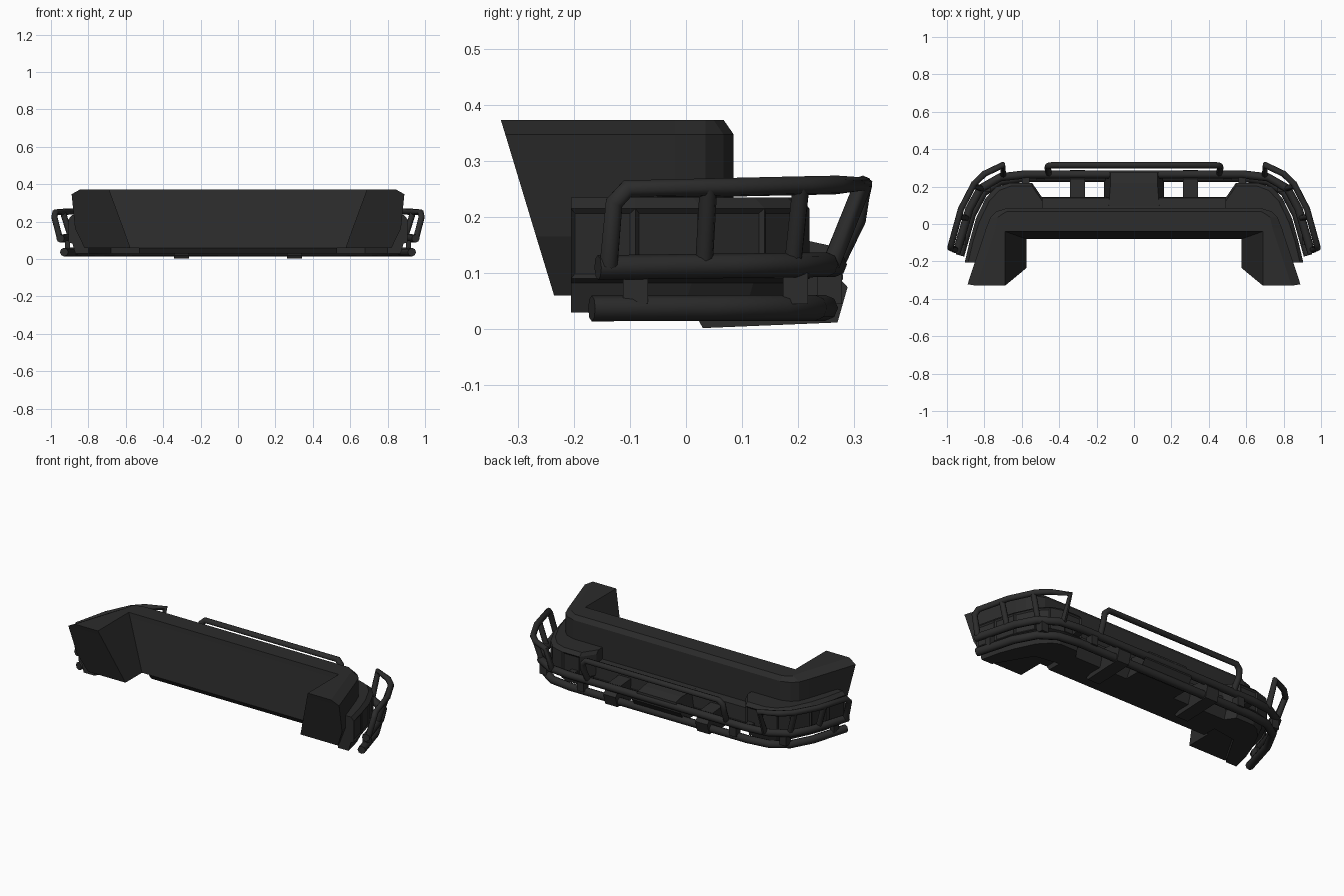
import bpy, bmesh

cube = bpy.data.objects.get("Cube")
if cube:
    bpy.data.objects.remove(cube)

black = bpy.data.materials.new("matte black")
black.use_nodes = True
COLOUR = (0.025, 0.025, 0.025, 1)
black.diffuse_color = COLOUR
bsdf = black.node_tree.nodes["Principled BSDF"]
bsdf.inputs["Base Color"].default_value = COLOUR
bsdf.inputs["Roughness"].default_value = 0.7


def add_object(name, mesh):
    mesh.materials.clear()
    mesh.materials.append(black)
    ob = bpy.data.objects.new(name, mesh)
    bpy.context.collection.objects.link(ob)
    return ob


def flip(points):
    return [(-p[0], *p[1:]) for p in points]


def mirrored(points):
    """Complete a half path that runs from +x towards the middle."""
    return points + flip(points)[::-1]


def loft(name, rings, panels=()):
    """Skin matching closed rings, cap the ends, inset the listed side panels."""
    bm = bmesh.new()
    loops = [[bm.verts.new(p) for p in ring] for ring in rings]
    n = len(rings[0])
    picked = []
    for level, (a, b) in enumerate(zip(loops, loops[1:])):
        for i in range(n):
            j = (i + 1) % n
            face = bm.faces.new((a[i], a[j], b[j], b[i]))
            if (level, i) in panels:
                picked.append(face)
    bm.faces.new(loops[0])
    bm.faces.new(loops[-1])
    bmesh.ops.recalc_face_normals(bm, faces=bm.faces)
    if picked:
        bmesh.ops.inset_individual(bm, faces=picked, thickness=0.012, depth=-0.006)
    mesh = bpy.data.meshes.new(name)
    bm.to_mesh(mesh)
    bm.free()
    return add_object(name, mesh)


def tube(name, points, radius):
    curve = bpy.data.curves.new(name, "CURVE")
    curve.dimensions = "3D"
    curve.bevel_depth = radius
    curve.bevel_resolution = 2
    curve.use_fill_caps = True
    spline = curve.splines.new("POLY")
    spline.points.add(len(points) - 1)
    for pt, co in zip(spline.points, points):
        pt.co = (*co, 1)
    temp = bpy.data.objects.new(name, curve)
    bpy.context.collection.objects.link(temp)
    bpy.context.view_layer.update()
    mesh = bpy.data.meshes.new_from_object(
        temp.evaluated_get(bpy.context.evaluated_depsgraph_get()))
    bpy.data.objects.remove(temp)
    ob = add_object(name, mesh)
    bpy.ops.object.select_all(action="DESELECT")
    bpy.context.view_layer.objects.active = ob
    ob.select_set(True)
    bpy.ops.object.shade_smooth_by_angle(angle=0.9)


def extrude_x(name, profile, x0, x1):
    """Extrude a (y, z, narrowing) side profile between two x positions."""
    rings = [[(x + s * k, y, z) for y, z, k in profile]
             for x, s in ((x0, 1), (x1, -1))]
    return loft(name, rings)


# Main U-shaped body: leaning rear ends, chamfered rim and lower edge
def body_ring(z, rear, inner_x, inner_y, inset, front_inset=0):
    half = [(inner_x, inner_y), (inner_x, rear),
            (0.79 - (rear + 0.02) * 0.33 - inset, rear),
            (0.79 - inset, -0.02), (0.768 - inset * 0.8, 0.035),
            (0.735 - inset * 0.5, 0.067 - front_inset),
            (0.68, 0.085 - front_inset)]
    return [(x, y, z) for x, y in mirrored(half)]


loft("main_body", [body_ring(0.06, -0.235, 0.575, -0.08, 0.04),
                   body_ring(0.165, -0.267, 0.613, -0.067, 0),
                   body_ring(0.347, -0.322, 0.68, -0.043, 0),
                   body_ring(0.373, -0.33, 0.69, -0.04, 0.05, 0.018)])

# Wrap-around corner shells with recessed side panels
OUTER = [(0.905, -0.205), (0.878, -0.09), (0.845, 0.03), (0.792, 0.14),
         (0.738, 0.198), (0.66, 0.22), (0.545, 0.22), (0.49, 0.14)]
INNER = [(0.49, 0.03), (0.68, 0.0), (0.8, -0.205)]


def shell_ring(z, inset):
    ring = []
    for x, y in OUTER:
        dx = inset * (1 if x > 0.7 else 0)
        dy = inset * (1 if 0 < y < 0.23 else 0)
        ring.append((x - dx, y - dy, z))
    return ring + [(x, y, z) for x, y in INNER]


shell = [shell_ring(0.03, 0.035), shell_ring(0.082, 0.02), shell_ring(0.09, 0),
         shell_ring(0.215, 0), shell_ring(0.235, 0.018)]
side_panels = {(2, i) for i in (0, 1, 2, 3, 5)}
loft("left_corner_shell", shell, side_panels)
loft("right_corner_shell", [flip(r) for r in shell], side_panels)

# Centre beam between the corners
extrude_x("centre_beam", [(-0.08, 0.06, 0), (-0.06, 0.03, 0), (0.13, 0.03, 0),
                          (0.145, 0.08, 0), (0.14, 0.16, 0), (0.05, 0.17, 0)],
          -0.53, 0.53)

# Central housing, narrower at the top
extrude_x("centre_housing", [(0.1, 0.03, 0), (0.24, 0.03, 0), (0.28, 0.09, 0),
                             (0.275, 0.145, 0.035), (0.22, 0.157, 0.035),
                             (0.1, 0.165, 0.025)], -0.16, 0.16)

# Tow brackets that reach under the lower tube
for side, s in (("left", 1), ("right", -1)):
    x0, x1 = sorted((s * 0.262, s * 0.342))
    extrude_x(side + "_tow_bracket",
              [(0.02, 0.02, 0), (0.03, 0.002, 0), (0.27, 0.012, 0),
               (0.288, 0.075, 0), (0.24, 0.125, 0), (0.12, 0.135, 0),
               (0.1, 0.04, 0)], x0, x1)

# Two long guard tubes
LOWER = [(0.93, -0.168, 0.037), (0.868, 0.05, 0.038), (0.804, 0.17, 0.038),
         (0.715, 0.23, 0.038), (0.58, 0.248, 0.038)]
UPPER = [(0.95, -0.157, 0.11), (0.88, 0.08, 0.113), (0.82, 0.19, 0.114),
         (0.715, 0.25, 0.115), (0.58, 0.265, 0.115)]
tube("lower_guard_tube", mirrored(LOWER), 0.023)
tube("upper_guard_tube", mirrored(UPPER), 0.022)

# Centre hoop, as tall as the corner hoops
tube("centre_hoop", mirrored([(0.455, 0.265, 0.115), (0.462, 0.304, 0.195),
                              (0.46, 0.31, 0.235), (0.435, 0.315, 0.258)]), 0.017)

# Corner hoops, their posts and the spacers between the guard tubes
HOOP = [(0.953, -0.138, 0.113), (0.982, -0.128, 0.225), (0.976, -0.105, 0.25),
        (0.925, 0.08, 0.253), (0.855, 0.215, 0.256), (0.8, 0.268, 0.257),
        (0.7, 0.316, 0.259), (0.7, 0.258, 0.115)]
POSTS = [[(0.893, 0.032, 0.113), (0.937, 0.04, 0.253)],
         [(0.815, 0.19, 0.113), (0.86, 0.205, 0.256)]]
SPACERS = [(0.912, -0.09), (0.788, 0.195), (0.5, 0.256)]
for side, s in (("left", 1), ("right", -1)):
    place = flip if s < 0 else list
    tube(side + "_corner_hoop", place(HOOP), 0.017)
    for k, post in enumerate(POSTS):
        tube(f"{side}_hoop_post_{k + 1}", place(post), 0.016)
    for k, (x, y) in enumerate(SPACERS):
        w = 0.014 if x > 0.9 else 0.022
        extrude_x(f"{side}_spacer_{k + 1}",
                  [(y - 0.022, 0.045, 0), (y + 0.022, 0.045, 0),
                   (y + 0.022, 0.1, 0), (y - 0.022, 0.1, 0)],
                  s * (x - w), s * (x + w))
    # Arms that carry the guard tubes from the corner shell
    extrude_x(side + "_tube_arm", [(0.15, 0.09, 0), (0.26, 0.1, 0),
                                   (0.26, 0.125, 0), (0.15, 0.13, 0)],
              s * 0.56, s * 0.6)
